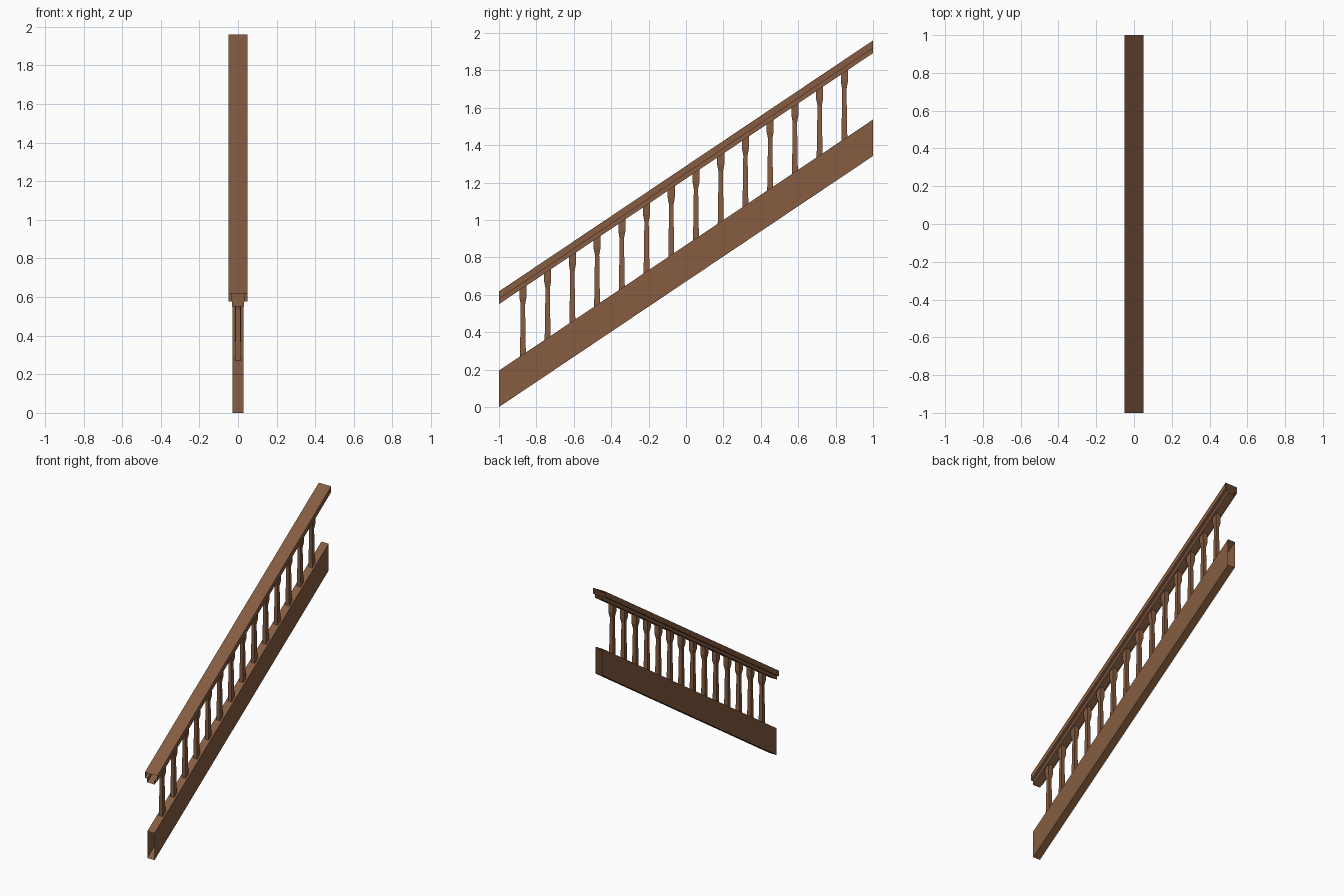
import bpy, bmesh

if "Cube" in bpy.data.objects:
    bpy.data.objects.remove(bpy.data.objects["Cube"])

SLOPE = 0.671          # rise per unit of run
BASE_TOP = 0.195       # stringer top at y = -1
RAIL_BOTTOM = 0.55     # handrail underside at y = -1

wood = bpy.data.materials.new("brown wood")
wood.diffuse_color = (0.238, 0.108, 0.053, 1)
wood.use_nodes = True
wood.node_tree.nodes["Principled BSDF"].inputs["Base Color"].default_value = wood.diffuse_color


def finish(bm, name):
    bmesh.ops.recalc_face_normals(bm, faces=bm.faces)
    mesh = bpy.data.meshes.new(name)
    bm.to_mesh(mesh)
    bm.free()
    mesh.materials.append(wood)
    obj = bpy.data.objects.new(name, mesh)
    bpy.context.collection.objects.link(obj)


def bridge(bm, a, b):
    for i in range(len(a)):
        j = (i + 1) % len(a)
        bm.faces.new((a[i], a[j], b[j], b[i]))


def sloped_tube(name, profile):
    """Open-ended x/z profile swept up the stair slope."""
    bm = bmesh.new()
    ends = [[bm.verts.new((x, y, z + SLOPE * (y + 1))) for x, z in profile]
            for y in (-1, 1)]
    bridge(bm, *ends)
    finish(bm, name)


# stringer: hollow board with open ends
sloped_tube("stringer", [(-0.029, 0), (0.029, 0), (0.029, BASE_TOP), (-0.029, BASE_TOP)])

# handrail: wide cap over a narrower lower strip
sloped_tube("handrail", [(-0.03, RAIL_BOTTOM), (0.03, RAIL_BOTTOM), (0.03, 0.577),
                         (0.05, 0.577), (0.05, 0.618), (-0.05, 0.618),
                         (-0.05, 0.577), (-0.03, 0.577)])

# balusters: square, tapered, with a wider block at the top
H = RAIL_BOTTOM - BASE_TOP
RINGS = [(0.0, 0.016, 1), (0.04, 0.015, 0), (H - 0.09, 0.0115, 0),
         (H - 0.05, 0.019, 0), (H, 0.019, 1)]   # height, half width, follows slope
for n in range(14):
    yc = -0.872 + n * 0.1322
    z0 = BASE_TOP + SLOPE * (yc + 1)
    bm = bmesh.new()
    rings = []
    for h, r, sloped in RINGS:
        rings.append([bm.verts.new((sx * r, yc + sy * r, z0 + h + sloped * SLOPE * sy * r))
                      for sx, sy in ((-1, -1), (1, -1), (1, 1), (-1, 1))])
    for a, b in zip(rings, rings[1:]):
        bridge(bm, a, b)
    finish(bm, f"baluster_{n + 1}")
